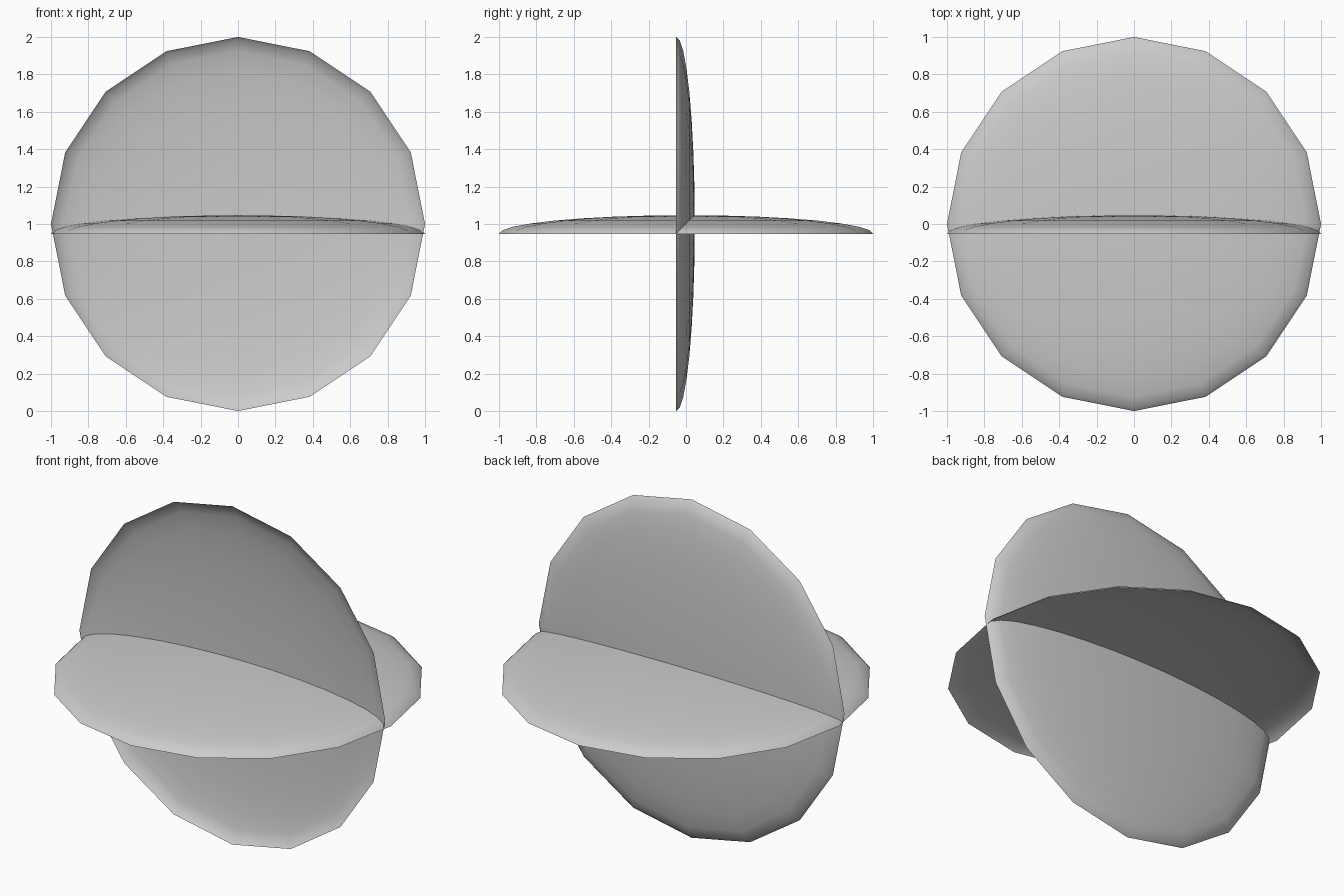
import bpy, bmesh
from math import pi, sin, cos, radians
from mathutils import Matrix

if "Cube" in bpy.data.objects:
    bpy.data.objects.remove(bpy.data.objects["Cube"])

SIDES, RINGS = 16, 8
HEIGHT, BASE = 0.1, -0.053


def shallow_dome(name, transform):
    """Open, flattened half ellipsoid bulging along local +z."""
    bm = bmesh.new()
    rings = []
    for i in range(RINGS):
        a = i * pi / 2 / RINGS
        rings.append([bm.verts.new((cos(a) * cos(2 * pi * k / SIDES),
                                    cos(a) * sin(2 * pi * k / SIDES),
                                    BASE + HEIGHT * sin(a))) for k in range(SIDES)])
    apex = bm.verts.new((0, 0, BASE + HEIGHT))
    for k in range(SIDES):
        n = (k + 1) % SIDES
        for lo, hi in zip(rings, rings[1:]):
            bm.faces.new((lo[k], lo[n], hi[n], hi[k]))
        bm.faces.new((rings[-1][k], rings[-1][n], apex))
    for f in bm.faces:
        f.smooth = True
    bm.transform(transform)
    mesh = bpy.data.meshes.new(name)
    bm.to_mesh(mesh)
    bm.free()
    obj = bpy.data.objects.new(name, mesh)
    bpy.context.collection.objects.link(obj)
    return obj


lift = Matrix.Translation((0, 0, 1))
# Horizontal dome, bulging upward
shallow_dome("horizontal_dome", lift)
# Upright dome, bulging toward the back
shallow_dome("upright_dome", lift @ Matrix.Rotation(radians(-90), 4, 'X'))
